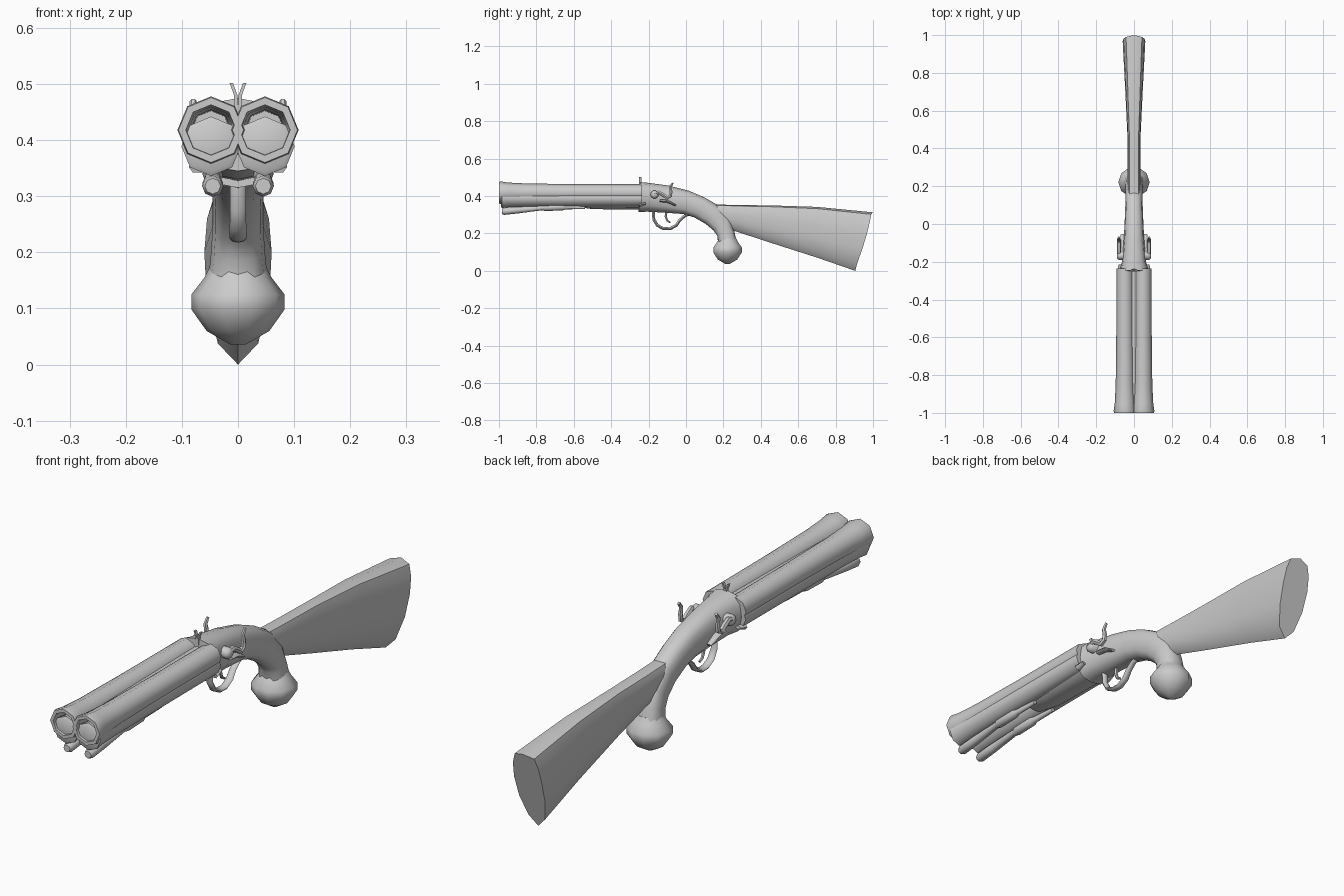
import bpy, bmesh, math
from mathutils import Vector

grey = bpy.data.materials.new("plain_grey")
grey.diffuse_color = (0.6, 0.6, 0.6, 1)


def loft(name, rings, mirror=False, angle=50, closed=False):
    """Skin a list of vertex rings and cap both ends."""
    bm = bmesh.new()
    loops = [[bm.verts.new(p) for p in r] for r in rings]
    n = len(loops[0])
    pairs = list(zip(loops, loops[1:]))
    for a, b in pairs:
        for i in range(n):
            bm.faces.new((a[i], a[(i + 1) % n], b[(i + 1) % n], b[i]))
    bm.faces.new(loops[0][::-1])
    bm.faces.new(loops[-1])
    bmesh.ops.recalc_face_normals(bm, faces=bm.faces)
    me = bpy.data.meshes.new(name)
    bm.to_mesh(me)
    bm.free()
    me.materials.append(grey)
    ob = bpy.data.objects.new(name, me)
    bpy.context.collection.objects.link(ob)
    bpy.ops.object.select_all(action='DESELECT')
    ob.select_set(True)
    bpy.context.view_layer.objects.active = ob
    bpy.ops.object.shade_smooth_by_angle(angle=math.radians(angle))
    if mirror:
        ob.modifiers.new("mirror", 'MIRROR').use_mirror_merge = False
    return ob


def sweep(name, path, x=0, sides=8, mirror=False, square=1.0, angle=50):
    """Sweep along (y, z, half height, half width) points in a plane of fixed x."""
    rings = []
    for i, p in enumerate(path):
        a, b = path[max(i - 1, 0)], path[min(i + 1, len(path) - 1)]
        t = Vector((0, b[0] - a[0], b[1] - a[1])).normalized()
        up = Vector((0, -t.z, t.y))
        h, w = p[2], p[3] if len(p) > 3 else p[2]
        ring = []
        for k in range(sides):
            an = 2 * math.pi * k / sides
            c, s = math.cos(an), math.sin(an)
            c = math.copysign(abs(c) ** square, c)
            s = math.copysign(abs(s) ** square, s)
            ring.append(Vector((x + c * w, p[0], p[1])) + up * s * h)
        rings.append(ring)
    return loft(name, rings, mirror, angle)


def lathe_y(name, profile, x, z, sides=8, mirror=True):
    """Revolve (y, radius) points about a line parallel to y."""
    rings = [[(x + r * math.cos(2 * math.pi * k / sides), y,
               z + r * math.sin(2 * math.pi * k / sides)) for k in range(sides)]
             for y, r in profile]
    return loft(name, rings, mirror)


# Twin flared barrels with open bores
lathe_y("barrel", [(-0.235, 0.045), (-0.6, 0.046), (-0.85, 0.049), (-0.95, 0.054),
                   (-0.99, 0.06), (-1.0, 0.058), (-1.0, 0.045), (-0.93, 0.041),
                   (-0.8, 0.036), (-0.65, 0.034)], 0.048, 0.418)

# Fore-end lobes below the barrels
lathe_y("fore_end", [(-0.235, 0.044), (-0.6, 0.045), (-0.85, 0.046), (-0.95, 0.049),
                     (-0.985, 0.053), (-0.99, 0.045)], 0.048, 0.377 + 0.012)
sweep("fore_end_belly", [(-0.6, 0.36, 0.015, 0.04), (-0.5, 0.36, 0.03, 0.06),
                         (-0.235, 0.36, 0.033, 0.065)])

# Rib between the barrels
sweep("rib", [(-0.985, 0.415, 0.022, 0.012), (-0.24, 0.415, 0.03, 0.014)], square=0.5)

# Rods under the fore-end, each with a cuff
sweep("under_rod", [(-0.985, 0.318, 0.014), (-0.975, 0.318, 0.019), (-0.9, 0.325, 0.018),
                    (-0.77, 0.337, 0.013), (-0.755, 0.338, 0.018), (-0.66, 0.341, 0.018),
                    (-0.645, 0.341, 0.012), (-0.54, 0.338, 0.008)], x=0.045, mirror=True)

# Receiver curving down into the hand grip
sweep("receiver_and_grip",
      [(-0.25, 0.395, 0.08, 0.078), (-0.2, 0.393, 0.077, 0.064), (-0.1, 0.383, 0.073, 0.055),
       (0, 0.366, 0.064, 0.05), (0.07, 0.34, 0.06, 0.047), (0.14, 0.30, 0.06, 0.045),
       (0.19, 0.25, 0.055, 0.045), (0.213, 0.2, 0.047, 0.048), (0.221, 0.15, 0.05, 0.053)],
      sides=12, square=0.8)

# Bulbous end of the grip
sweep("grip_ball", [(0.221, 0.175, 0.047, 0.05), (0.222, 0.155, 0.058, 0.06),
                    (0.222, 0.125, 0.08, 0.083), (0.222, 0.098, 0.08, 0.083),
                    (0.222, 0.06, 0.054, 0.056), (0.222, 0.047, 0.03, 0.034),
                    (0.222, 0.036, 0.012, 0.014)], sides=10)

# Shoulder stock: sharp lower edge and slanted butt
half = [(0, 1), (0.7, 0.965), (0.92, 0.83), (1, 0.64), (0.93, 0.38), (0.6, 0.12), (0, 0)]
outline = half + [(-w, f) for w, f in half[-2:0:-1]]
stations = [(0.15, 0.355, 0.25, 0.034, 0), (0.27, 0.352, 0.21, 0.034, 0),
            (0.45, 0.35, 0.151, 0.034, 0), (0.7, 0.342, 0.071, 0.046, 0),
            (1.0, 0.313, 0.0, 0.06, 0.095)]
loft("shoulder_stock",
     [[(w * width, y - slant * ((1 - f) ** 1.6 + 0.14 * abs(w)), bot + f * (top - bot))
       for w, f in outline] for y, top, bot, width, slant in stations])

# Trigger guard and trigger
sweep("trigger_guard",
      [(-0.175, 0.325, 0.008, 0.014), (-0.172, 0.275, 0.008, 0.014),
       (-0.153, 0.243, 0.008, 0.015), (-0.12, 0.226, 0.008, 0.015),
       (-0.085, 0.225, 0.008, 0.015), (-0.052, 0.243, 0.008, 0.015),
       (-0.032, 0.272, 0.008, 0.014), (-0.005, 0.295, 0.008, 0.013),
       (0.04, 0.31, 0.006, 0.01)])
sweep("trigger", [(-0.105, 0.325, 0.008), (-0.108, 0.29, 0.007), (-0.1, 0.268, 0.006),
                  (-0.083, 0.258, 0.005)], sides=6)

# Side hammers: pivot, curved arm and lower spring
loft("hammer_pivot",
     [[(x, -0.168 + r * math.cos(math.pi * k / 5), 0.408 + r * math.sin(math.pi * k / 5))
       for k in range(10)] for x, r in ((0.05, 0.022), (0.08, 0.022), (0.09, 0.012))],
     mirror=True)
sweep("hammer_arm", [(-0.175, 0.41, 0.01), (-0.145, 0.42, 0.011), (-0.12, 0.405, 0.011),
                     (-0.1, 0.39, 0.011), (-0.083, 0.4, 0.01), (-0.08, 0.425, 0.009),
                     (-0.085, 0.448, 0.008), (-0.07, 0.47, 0.006)],
      x=0.08, sides=6, mirror=True)
sweep("hammer_spring", [(-0.14, 0.375, 0.008, 0.015), (-0.1, 0.372, 0.009, 0.016),
                        (-0.055, 0.35, 0.005, 0.01)], x=0.06, sides=6, mirror=True)

# Corner lugs on the receiver front
sweep("corner_lug", [(-0.25, 0.352, 0.012, 0.016), (-0.215, 0.36, 0.006, 0.01)],
      x=0.072, sides=6, mirror=True)

# Forked rear sight
loft("rear_sight", [[(x + dx, -0.245 + dy, z) for dx, dy in
                     ((-0.003, -0.006), (0.003, -0.006), (0.003, 0.006), (-0.003, 0.006))]
                    for x, z in ((0.003, 0.45), (0.004, 0.48), (0.012, 0.502))], mirror=True)
